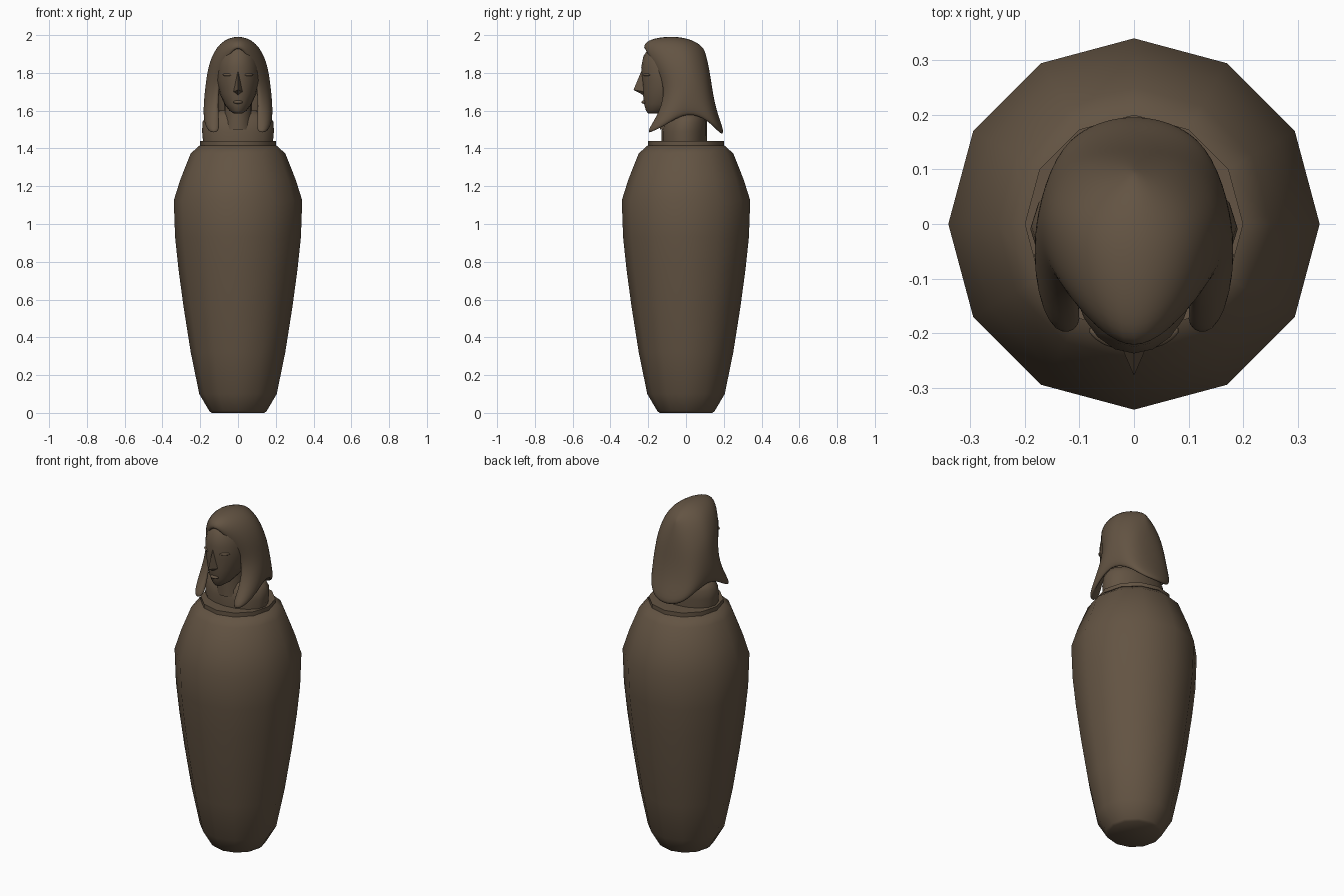
import bpy, bmesh, math
from mathutils import Vector

if "Cube" in bpy.data.objects:
    bpy.data.objects.remove(bpy.data.objects["Cube"])

clay = bpy.data.materials.new("brown clay")
clay.diffuse_color = (0.125, 0.088, 0.056, 1)
clay.use_nodes = True
clay.node_tree.nodes["Principled BSDF"].inputs["Base Color"].default_value = clay.diffuse_color


def finish(name, bm, angle=50, recalc=True):
    if recalc:
        bmesh.ops.recalc_face_normals(bm, faces=bm.faces)
    me = bpy.data.meshes.new(name)
    bm.to_mesh(me)
    bm.free()
    me.materials.append(clay)
    ob = bpy.data.objects.new(name, me)
    bpy.context.collection.objects.link(ob)
    bpy.ops.object.select_all(action='DESELECT')
    ob.select_set(True)
    bpy.context.view_layer.objects.active = ob
    bpy.ops.object.shade_smooth_by_angle(angle=math.radians(angle))
    return ob


def loft(name, rows, sides, angle=50):
    """Stack elliptical rings; each row is z, half width, front y, back y."""
    bm = bmesh.new()
    rings = []
    for z, rx, yf, yb in rows:
        ring = []
        for i in range(sides):
            a = 2 * math.pi * i / sides
            ring.append(bm.verts.new((rx * math.cos(a),
                                      (yf + yb) / 2 + (yb - yf) / 2 * math.sin(a), z)))
        rings.append(ring)
    for lo, hi in zip(rings, rings[1:]):
        for i in range(sides):
            j = (i + 1) % sides
            bm.faces.new((lo[i], lo[j], hi[j], hi[i]))
    bm.faces.new(rings[0])
    bm.faces.new(rings[-1])
    return finish(name, bm, angle)


def lathe(name, profile, angle=50):
    return loft(name, [(z, r, -r, r) for z, r in profile], 12, angle)


# Jar body and rim, twelve sided
lathe("jar_body", [(0, .14), (.01, .152), (.1, .205), (.32, .25), (.56, .288),
                   (.76, .315), (.93, .333), (1.125, .34), (1.236, .305),
                   (1.374, .25), (1.416, .203)])
lathe("jar_rim", [(1.41, .2), (1.44, .2)], 40)

# Shoulders and neck
loft("shoulders", [(1.435, .185, -.13, .11), (1.49, .19, -.13, .112),
                   (1.54, .188, -.12, .112), (1.575, .165, -.10, .10),
                   (1.6, .10, -.09, .08)], 16)
loft("neck", [(1.5, .085, -.14, .07), (1.57, .075, -.14, .06),
              (1.66, .075, -.14, .05)], 14)

# Egg-shaped head
loft("head", [(1.585, .022, -.20, -.14), (1.6, .045, -.212, -.08),
              (1.635, .072, -.222, -.01), (1.69, .097, -.228, .04),
              (1.76, .114, -.232, .07), (1.83, .113, -.237, .075),
              (1.89, .1, -.225, .06), (1.94, .07, -.19, .04),
              (1.965, .02, -.12, -.02)], 20, 80)

# Nose wedge
bm = bmesh.new()
for p in [(0, -.232, 1.82), (0, -.278, 1.71), (0, -.225, 1.682),
          (.026, -.218, 1.7), (-.026, -.218, 1.7), (0, -.2, 1.75)]:
    bm.verts.new(p)
bmesh.ops.convex_hull(bm, input=bm.verts)
finish("nose", bm, 50)

# Lips and eyelids: small flattened spheres
for name, x, y, z, size in [("lips", 0, -.222, 1.645, (.028, .014, .009)),
                            ("left_eyelid", -.055, -.208, 1.79, (.028, .013, .008)),
                            ("right_eyelid", .055, -.208, 1.79, (.028, .013, .008))]:
    bm = bmesh.new()
    bmesh.ops.create_uvsphere(bm, u_segments=10, v_segments=6, radius=1)
    for v in bm.verts:
        v.co = Vector((x + v.co.x * size[0],
                       y + v.co.y * size[1] + abs(x) * v.co.x * .25 * (1 if x > 0 else -1),
                       z + v.co.z * size[2]))
    finish(name, bm, 60)

# Hair: strands from the parting down to the hem, face edge first, back last
strands = [
    [(0, -.237, 1.945), (.055, -.212, 1.90), (.09, -.165, 1.82),
     (.112, -.12, 1.72), (.11, -.145, 1.60), (.09, -.205, 1.49)],
    [(0, -.232, 1.985), (.09, -.165, 1.945), (.14, -.115, 1.84),
     (.158, -.075, 1.72), (.165, -.12, 1.60), (.15, -.222, 1.485)],
    [(0, -.15, 2.005), (.105, -.08, 1.965), (.158, -.05, 1.85),
     (.173, -.02, 1.74), (.187, -.05, 1.62), (.187, -.13, 1.51)],
    [(0, -.04, 2.005), (.1, 0, 1.965), (.153, .02, 1.86),
     (.168, .03, 1.77), (.178, .03, 1.68), (.182, .01, 1.6)],
    [(0, .04, 1.985), (.08, .06, 1.935), (.122, .085, 1.82),
     (.138, .10, 1.73), (.15, .11, 1.63), (.145, .14, 1.54)],
    [(0, .075, 1.962), (.045, .098, 1.9), (.077, .122, 1.8),
     (.087, .135, 1.7), (.095, .158, 1.58), (.09, .19, 1.49)],
    [(0, .095, 1.94), (0, .118, 1.87), (0, .134, 1.77),
     (0, .148, 1.67), (0, .172, 1.58), (0, .215, 1.475)],
]
bm = bmesh.new()
grid = [[bm.verts.new(p) for p in strand] for strand in strands]
for a, b in zip(grid, grid[1:]):
    for i in range(len(a) - 1):
        bm.faces.new((a[i], a[i + 1], b[i + 1], b[i]))
bm.normal_update()
if sum(f.normal.dot(f.calc_center_median() - Vector((0, -.03, 1.75))) for f in bm.faces) < 0:
    bmesh.ops.reverse_faces(bm, faces=bm.faces)
hair = finish("hair", bm, 180, recalc=False)
mirror = hair.modifiers.new("mirror", 'MIRROR')
mirror.merge_threshold = .001
thick = hair.modifiers.new("thickness", 'SOLIDIFY')
thick.thickness = .03
thick.offset = -1
smooth = hair.modifiers.new("smooth", 'SUBSURF')
smooth.levels = smooth.render_levels = 2
